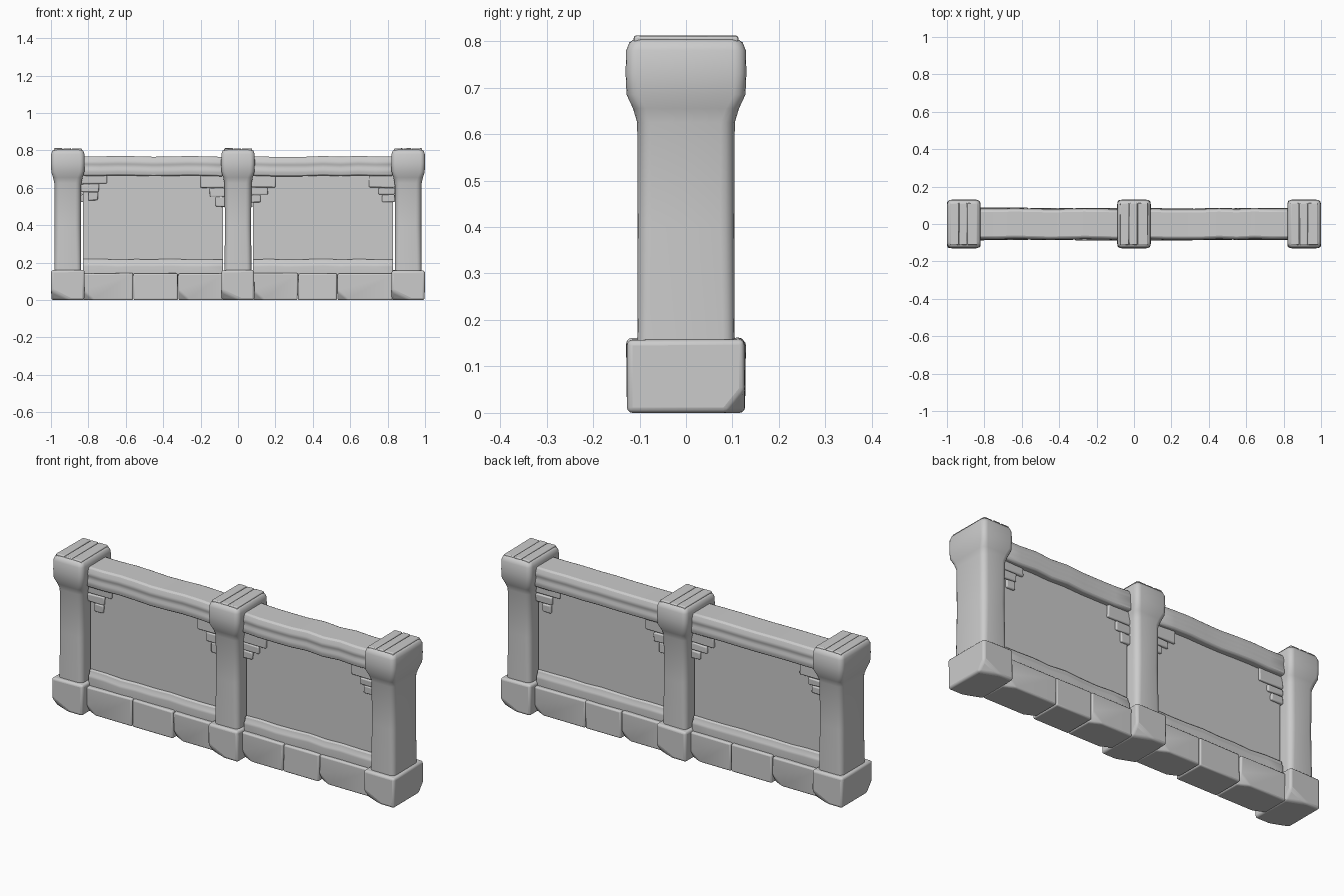
import bpy, bmesh, math, random
from mathutils import Vector

random.seed(4)
cube = bpy.data.objects.get("Cube")
if cube:
    bpy.data.objects.remove(cube, do_unlink=True)

stone = bpy.data.materials.new("grey stone")
stone.use_nodes = True
GREY = (0.6, 0.6, 0.6, 1)
stone.diffuse_color = GREY
stone.node_tree.nodes["Principled BSDF"].inputs["Base Color"].default_value = GREY


def finish(bm, name, bevel=0, segments=3, angle=40):
    bmesh.ops.recalc_face_normals(bm, faces=bm.faces)
    mesh = bpy.data.meshes.new(name)
    bm.to_mesh(mesh)
    bm.free()
    mesh.materials.append(stone)
    ob = bpy.data.objects.new(name, mesh)
    bpy.context.collection.objects.link(ob)
    if bevel:
        mod = ob.modifiers.new("worn edges", "BEVEL")
        mod.width, mod.segments = bevel, segments
        mod.limit_method, mod.angle_limit = "ANGLE", math.radians(20)
    bpy.ops.object.select_all(action="DESELECT")
    ob.select_set(True)
    bpy.context.view_layer.objects.active = ob
    bpy.ops.object.shade_smooth_by_angle(angle=math.radians(angle))
    return ob


def block(name, x, y, z, bevel, jitter=0, chips=()):
    """Worn block between (min, max) ranges; chips are (point, outward normal)."""
    bm = bmesh.new()
    bmesh.ops.create_cube(bm, size=1)
    for v in bm.verts:
        for i, (a, b) in enumerate((x, y, z)):
            v.co[i] = a + (b - a) * (v.co[i] + 0.5)
            if v.co.z > 0.01:
                v.co[i] += random.uniform(-jitter, jitter)
    for point, normal in chips:
        cut = bmesh.ops.bisect_plane(bm, geom=bm.verts[:] + bm.edges[:] + bm.faces[:],
                                     plane_co=point, plane_no=normal, clear_outer=True)
        edges = [e for e in cut["geom_cut"] if isinstance(e, bmesh.types.BMEdge)]
        bmesh.ops.holes_fill(bm, edges=edges)
    return finish(bm, name, bevel)


def rounded_loft(name, cx, rings, steps=4):
    """Stack of rounded rectangles: (z, half width, half depth, corner radius)."""
    bm = bmesh.new()
    loops = []
    for z, hx, hy, r in rings:
        loop = []
        for q, (sx, sy) in enumerate(((1, 1), (-1, 1), (-1, -1), (1, -1))):
            for k in range(steps + 1):
                a = math.pi / 2 * (q + k / steps)
                loop.append(bm.verts.new((cx + sx * (hx - r) + r * math.cos(a),
                                          sy * (hy - r) + r * math.sin(a), z)))
        loops.append(loop)
    n = len(loops[0])
    for low, high in zip(loops, loops[1:]):
        for i in range(n):
            bm.faces.new((low[i], low[(i + 1) % n], high[(i + 1) % n], high[i]))
    bm.faces.new(loops[0][::-1])
    bm.faces.new(loops[-1])
    return finish(bm, name)


def moulding(name, x0, x1, half, bevel):
    """Extrude a mirrored (y, z) half profile along x with a slight worn wave."""
    profile = half + [(-y, z) for y, z in reversed(half)]
    bm = bmesh.new()
    loops = []
    count = 9
    for k in range(count):
        x = x0 + (x1 - x0) * k / (count - 1)
        w = random.uniform(-0.003, 0.003)
        loops.append([bm.verts.new((x, y + w, z + w)) for y, z in profile])
    n = len(profile)
    for a, b in zip(loops, loops[1:]):
        for i in range(n):
            bm.faces.new((a[i], a[(i + 1) % n], b[(i + 1) % n], b[i]))
    bm.faces.new(loops[0])
    bm.faces.new(loops[-1][::-1])
    return finish(bm, name, bevel, 2, 50)


# Three posts: foot, column flaring into a cap, and split planks on the cap top
for side, cx in (("right", -0.91), ("middle", 0), ("left", 0.91)):
    hw = 0.088
    chips = [(Vector((cx - s * 0.05, -s * 0.122, 0.025)), Vector((-s * 0.4, -s, -0.8))) for s in (1, -1)]
    block(side + "_post_foot", (cx - hw, cx + hw), (-0.127, 0.127), (0, 0.16), 0.012, 0.003, chips)
    rounded_loft(side + "_post", cx, [
        (0.14, 0.072, 0.105, 0.025), (0.40, 0.07, 0.104, 0.03), (0.625, 0.072, 0.105, 0.03),
        (0.655, 0.079, 0.114, 0.028), (0.685, 0.088, 0.128, 0.025), (0.73, 0.09, 0.13, 0.025),
        (0.78, 0.089, 0.129, 0.025), (0.797, 0.083, 0.122, 0.023), (0.804, 0.074, 0.112, 0.02)])
    for i, (a, b) in enumerate(((-0.074, -0.027), (-0.025, 0.018), (0.02, 0.074))):
        block(f"{side}_cap_plank_{i}", (cx + a, cx + b), (-0.112, 0.112), (0.79, 0.811), 0.005, 0.001)

# Stone courses, as x limits of each block
courses = {"right": (-0.83, -0.56, -0.32, -0.08), "left": (0.08, 0.32, 0.53, 0.83)}

# Corner bricks as (x start, x end, z bottom, z top)
bricks = [
    (-0.84, -0.70, 0.622, 0.67), (-0.84, -0.745, 0.578, 0.62), (-0.80, -0.75, 0.533, 0.576),
    (-0.20, -0.06, 0.60, 0.67), (-0.15, -0.06, 0.552, 0.598), (-0.12, -0.06, 0.50, 0.55),
    (0.06, 0.20, 0.605, 0.67), (0.06, 0.16, 0.565, 0.603), (0.06, 0.12, 0.522, 0.563),
    (0.70, 0.84, 0.602, 0.67), (0.75, 0.84, 0.565, 0.60), (0.77, 0.84, 0.525, 0.563)]

for side, xs in courses.items():
    x0, x1 = xs[0], xs[-1]
    # Plaster panel, top rail and lower ledge
    block(side + "_panel", (x0, x1), (-0.045, 0.045), (0.15, 0.70), 0)
    moulding(side + "_top_rail", x0, x1, [
        (0.078, 0.664), (0.084, 0.69), (0.078, 0.715), (0.084, 0.735), (0.072, 0.768)], 0.008)
    moulding(side + "_lower_ledge", x0, x1, [
        (0.066, 0.13), (0.068, 0.185), (0.06, 0.20), (0.056, 0.218)], 0.006)
    # Base stones with a chipped lower corner on each face
    for i, (a, b) in enumerate(zip(xs, xs[1:])):
        chips = [(Vector((a + 0.03 if s > 0 else b - 0.03, -s * 0.082, 0.02)),
                  Vector((-s * 0.5, -s, -0.6))) for s in (1, -1)]
        block(f"{side}_base_stone_{i}", (a + 0.001, b - 0.001), (-0.085, 0.085),
              (0, 0.143), 0.008, 0.003, chips if i != 1 else ())

# Exposed bricks repeat on the back, turned half way round
for i, (a, b, low, high) in enumerate(bricks):
    block(f"front_brick_{i}", (a, b), (-0.056, -0.03), (low, high), 0.006, 0.003)
    block(f"back_brick_{i}", (-b, -a), (0.03, 0.056), (low, high), 0.006, 0.003)
